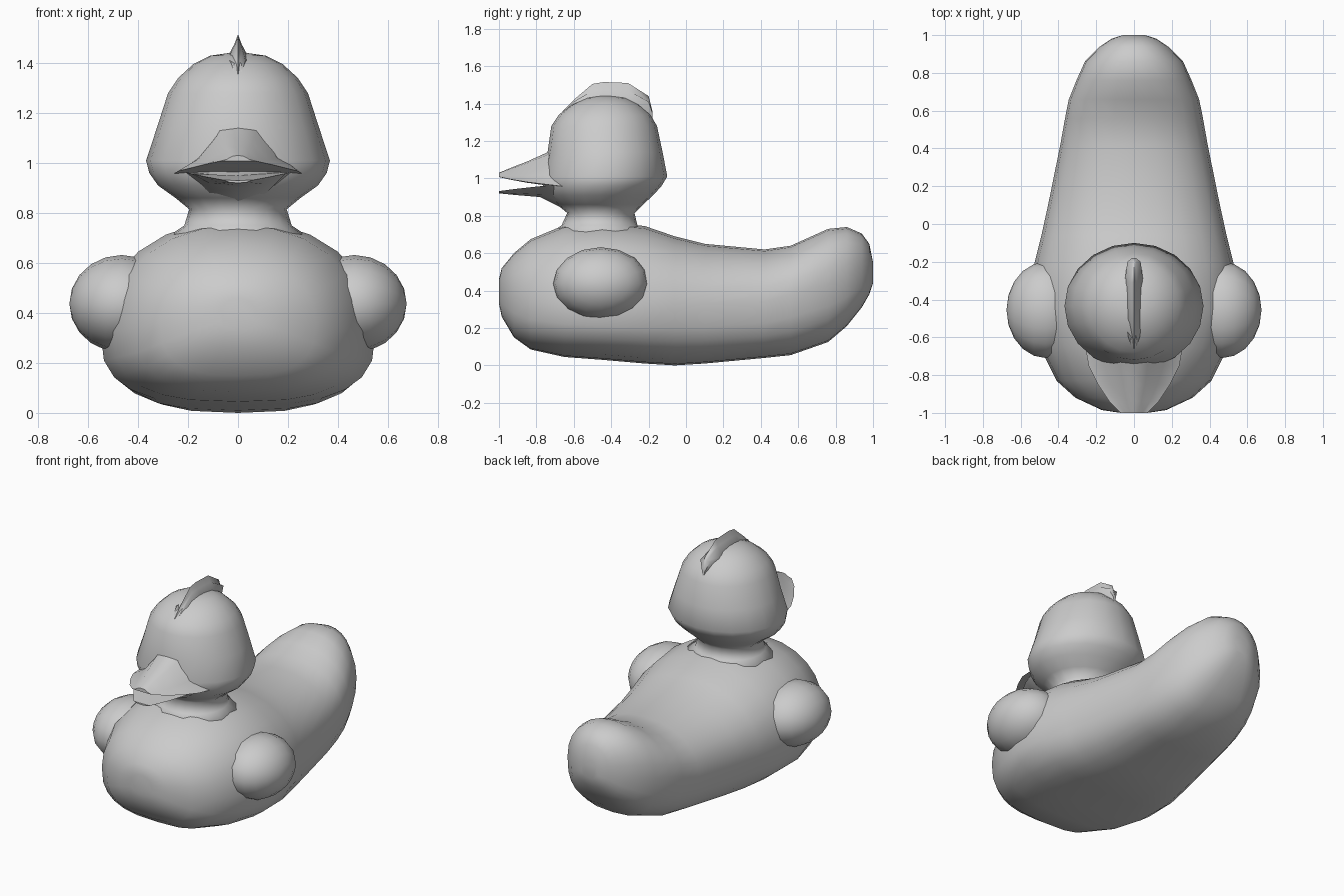
import bpy, bmesh, math
from math import sin, cos, pi

if "Cube" in bpy.data.objects:
    bpy.data.objects.remove(bpy.data.objects["Cube"])


def loft(name, rings, angle=None):
    """Skin a list of equal-length point rings and cap both ends."""
    bm = bmesh.new()
    vs = [[bm.verts.new(p) for p in r] for r in rings]
    n = len(rings[0])
    for a, b in zip(vs, vs[1:]):
        for i in range(n):
            j = (i + 1) % n
            bm.faces.new((a[i], a[j], b[j], b[i]))
    bm.faces.new(vs[0])
    bm.faces.new(vs[-1])
    bmesh.ops.recalc_face_normals(bm, faces=bm.faces)
    me = bpy.data.meshes.new(name)
    bm.to_mesh(me)
    bm.free()
    ob = bpy.data.objects.new(name, me)
    bpy.context.collection.objects.link(ob)
    smooth(ob, angle)
    return ob


def smooth(ob, angle=None):
    bpy.ops.object.select_all(action='DESELECT')
    ob.select_set(True)
    bpy.context.view_layer.objects.active = ob
    if angle is None:
        bpy.ops.object.shade_smooth()
    else:
        bpy.ops.object.shade_smooth_by_angle(angle=math.radians(angle))


def spow(v, e):
    return math.copysign(abs(v) ** e, v)


def body_ring(y, w, zb, cz, zt, n=24):
    """Cross-section: rounder above, boxier below."""
    pts = []
    for i in range(n):
        a = 2 * pi * i / n
        c, s = cos(a), sin(a)
        e = 2 / 2.15 if s >= 0 else 2 / 2.8
        h = zt - cz if s >= 0 else cz - zb
        pts.append((w * spow(c, e), y, cz + h * spow(s, e)))
    return pts


# body with upturned tail: y, half width, bottom, widest height, top
body = [
    (-1.0, .07, .33, .39, .46), (-.985, .17, .26, .38, .52),
    (-.92, .31, .15, .36, .60), (-.83, .41, .085, .34, .675),
    (-.65, .50, .045, .33, .75), (-.45, .55, .03, .32, .77),
    (-.22, .53, .01, .32, .745), (-.06, .49, 0, .33, .69),
    (.10, .455, .01, .33, .65), (.42, .39, .04, .34, .62),
    (.56, .365, .055, .38, .64), (.66, .345, .09, .41, .685),
    (.76, .305, .125, .43, .73), (.86, .26, .21, .46, .74),
    (.94, .18, .31, .48, .705), (.98, .12, .38, .50, .65),
    (1.0, .06, .44, .49, .55)]
loft("body", [body_ring(*s) for s in body])

# head and neck: z, half width, front y, back y
head = [
    (.68, .32, -.76, -.13), (.75, .215, -.665, -.26), (.815, .195, -.635, -.275),
    (.86, .25, -.69, -.23), (.91, .32, -.745, -.175), (.96, .355, -.765, -.13),
    (1.01, .368, -.77, -.10), (1.14, .325, -.74, -.125), (1.28, .28, -.72, -.155),
    (1.34, .24, -.68, -.19), (1.395, .18, -.61, -.25), (1.43, .11, -.53, -.32),
    (1.44, .04, -.47, -.39)]
loft("head", [[(w * cos(2 * pi * i / 20), (f + b) / 2 + (b - f) / 2 * sin(2 * pi * i / 20), z)
               for i in range(20)] for z, w, f, b in head])

# upper bill: y, half width, ridge height, edge height
upper = [(-.64, .26, 1.19, .955), (-.75, .24, 1.135, .968), (-.85, .19, 1.09, .98),
         (-.94, .13, 1.055, .995), (-1.0, .07, 1.03, 1.008)]
bell = [(-1, 0), (-.65, .3), (-.3, .92), (0, 1), (.3, .92), (.65, .3), (1, 0), (0, -.03)]
loft("upper_bill", [[(u * w, y, e + v * (t - e)) for u, v in bell]
                    for y, w, t, e in upper], 60)

# lower bill: y, half width, rim height, keel height
lower = [(-.58, .17, .95, .80), (-.70, .215, .965, .86), (-.78, .19, .958, .90),
         (-.90, .13, .945, .91), (-1.0, .06, .932, .92)]
scoop = [(-1, 1), (-.55, .25), (0, 0), (.55, .25), (1, 1), (0, .85)]
loft("lower_bill", [[(u * w, y, k + v * (r - k)) for u, v in scoop]
                    for y, w, r, k in lower], 60)

# crest: y, half width of base, top height
crest = [(-.66, .01, 1.36), (-.60, .03, 1.42), (-.50, .045, 1.505), (-.44, .05, 1.515),
         (-.31, .05, 1.51), (-.20, .035, 1.44), (-.18, .01, 1.36)]
loft("crest", [[(-w, y, min(t - .01, 1.41)), (-w * .3, y, t - .04 * w / .05), (0, y, t),
                (w * .3, y, t - .04 * w / .05), (w, y, min(t - .01, 1.41)), (0, y, 1.30)]
               for y, w, t in crest], 70)

# wings: plump lozenges pushed into the sides
for side, name in ((-1, "left_wing"), (1, "right_wing")):
    bpy.ops.mesh.primitive_uv_sphere_add(segments=16, ring_count=10, radius=1,
                                         location=(side * .465, -.455, .437),
                                         rotation=(0, side * pi / 2, 0))
    ob = bpy.context.object
    ob.name = name
    for v in ob.data.vertices:
        v.co = (v.co.x * .195, v.co.y * .255, v.co.z * .21)
    smooth(ob)
